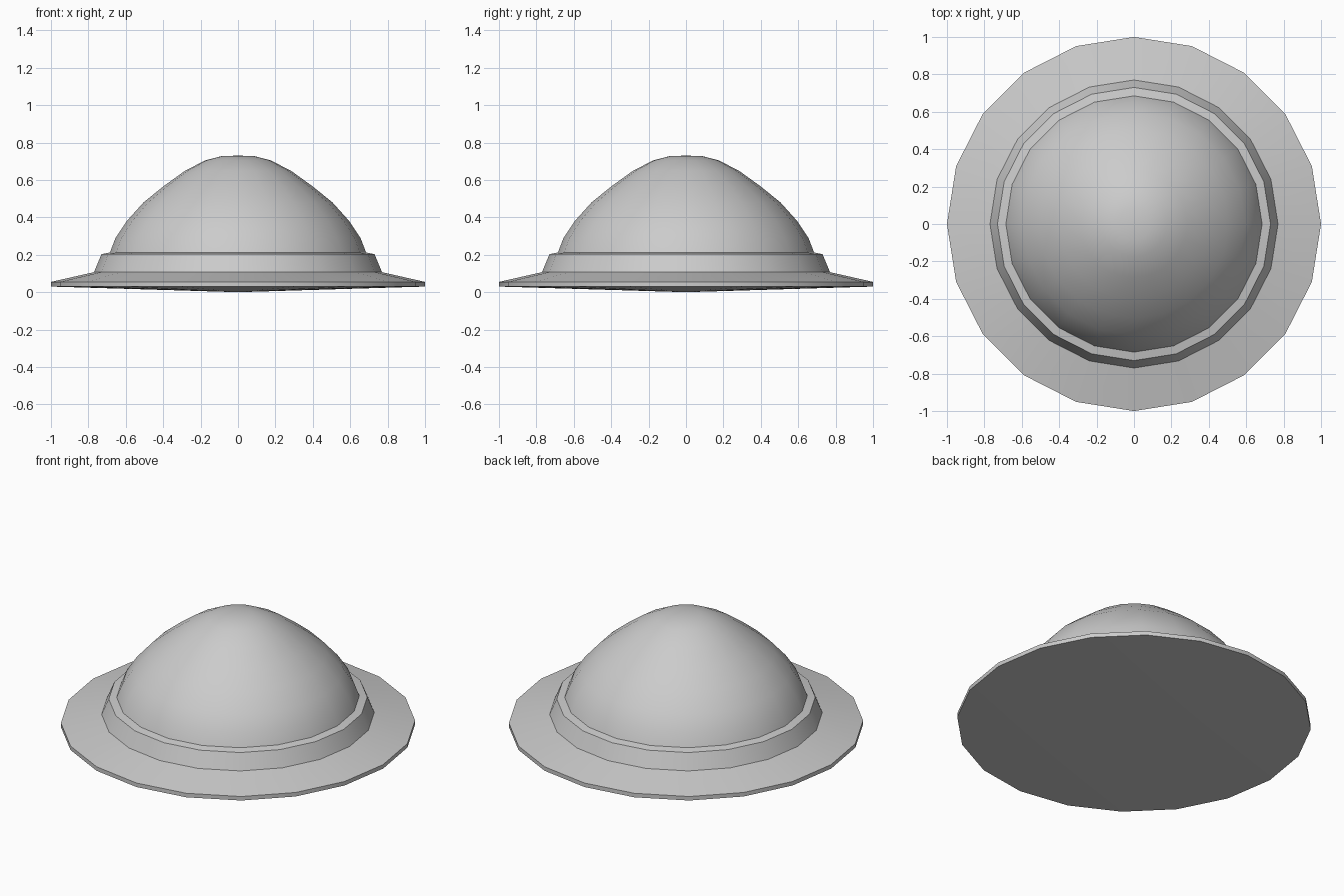
import bpy, bmesh
from math import cos, sin, pi, radians

if "Cube" in bpy.data.objects:
    bpy.data.objects.remove(bpy.data.objects["Cube"])

SIDES = 20


def revolve(name, profile):
    """Spin a (radius, height) profile about z; radius 0 makes a pole."""
    bm = bmesh.new()
    rings = []
    for r, z in profile:
        if r == 0:
            rings.append([bm.verts.new((0, 0, z))] * SIDES)
        else:
            rings.append([bm.verts.new((r * cos(2 * pi * i / SIDES),
                                        r * sin(2 * pi * i / SIDES), z))
                          for i in range(SIDES)])
    for a, b in zip(rings, rings[1:]):
        for i in range(SIDES):
            j = (i + 1) % SIDES
            bm.faces.new(dict.fromkeys((a[i], a[j], b[j], b[i])))
    bmesh.ops.recalc_face_normals(bm, faces=bm.faces)
    mesh = bpy.data.meshes.new(name)
    bm.to_mesh(mesh)
    bm.free()
    obj = bpy.data.objects.new(name, mesh)
    bpy.context.collection.objects.link(obj)
    bpy.ops.object.select_all(action='DESELECT')
    obj.select_set(True)
    bpy.context.view_layer.objects.active = obj
    bpy.ops.object.shade_smooth_by_angle(angle=radians(25))
    return obj


# Whole button: shallow underside, flange, stepped collar and dome
revolve("domed_button", [
    (0, 0.0), (1.0, 0.03), (1.0, 0.055),             # underside and rim
    (0.77, 0.107), (0.73, 0.203), (0.685, 0.212),    # flange and collar
    (0.655, 0.29), (0.595, 0.38), (0.505, 0.48),     # dome
    (0.40, 0.565), (0.285, 0.648), (0.175, 0.705),
    (0.085, 0.728), (0, 0.73)])
